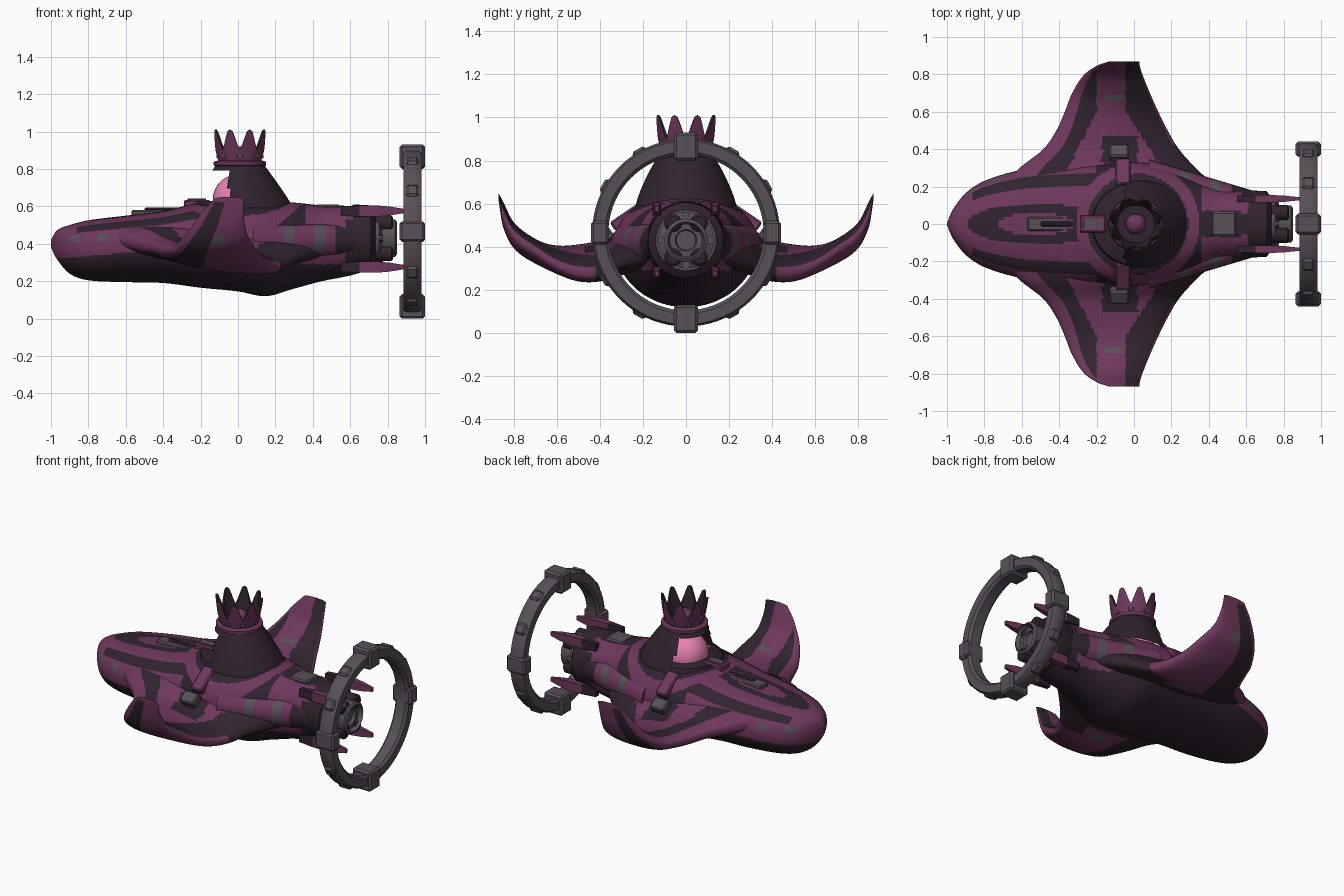
import bpy, bmesh, math
from math import sin, cos, pi, hypot
from mathutils import Matrix, Vector

cube = bpy.data.objects.get("Cube")
if cube:
    bpy.data.objects.remove(cube, do_unlink=True)

def material(name, rgb):
    m = bpy.data.materials.new(name)
    m.use_nodes = True
    m.diffuse_color = (*rgb, 1)
    m.node_tree.nodes["Principled BSDF"].inputs["Base Color"].default_value = (*rgb, 1)
    return m

MATS = [material("plum", (.155, .039, .107)), material("dark violet", (.03, .017, .028)),
        material("gunmetal", (.098, .082, .098)), material("pink glass", (.8, .22, .45))]
PLUM, DARK, GREY, GLASS = range(4)

def finish(name, bm, rule, angle=35, bevel=0):
    bmesh.ops.remove_doubles(bm, verts=bm.verts, dist=1e-5)
    bmesh.ops.recalc_face_normals(bm, faces=bm.faces)
    bm.normal_update()
    for f in bm.faces:
        f.material_index = rule if isinstance(rule, int) else rule(f.calc_center_median(), f.normal)
    me = bpy.data.meshes.new(name)
    bm.to_mesh(me)
    bm.free()
    for m in MATS:
        me.materials.append(m)
    ob = bpy.data.objects.new(name, me)
    bpy.context.collection.objects.link(ob)
    if bevel:
        b = ob.modifiers.new("Bevel", "BEVEL")
        b.width, b.segments = bevel, 1
    else:
        for o in bpy.context.selected_objects:
            o.select_set(False)
        ob.select_set(True)
        bpy.context.view_layer.objects.active = ob
        bpy.ops.object.shade_smooth_by_angle(angle=math.radians(angle))

def loft(name, rings, rule, caps=True, angle=35, skip=lambda c: False):
    bm = bmesh.new()
    vs = [[bm.verts.new(p) for p in r] for r in rings]
    n = len(vs[0])
    for a, b in zip(vs, vs[1:]):
        for i in range(n):
            quad = (a[i], a[(i + 1) % n], b[(i + 1) % n], b[i])
            if not skip(sum((v.co for v in quad), Vector()) / 4):
                bm.faces.new(quad)
    if caps:
        bm.faces.new(vs[0][::-1])
        bm.faces.new(vs[-1])
    finish(name, bm, rule, angle)

def lathe(name, profile, centre, axis, rule, n=48, caps=True):
    rings = []
    for r, h in profile:
        pts = [(r * cos(2 * pi * k / n), r * sin(2 * pi * k / n)) for k in range(n)]
        rings.append([Vector(centre) + Vector((h, a, b) if axis == "x" else (a, b, h)) for a, b in pts])
    loft(name, rings, rule, caps)

def box(name, centre, size, rule, rot=Matrix(), bevel=.008):
    bm = bmesh.new()
    bmesh.ops.create_cube(bm, size=1, matrix=Matrix.Translation(centre) @ rot @ Matrix.Diagonal((*size, 1)))
    finish(name, bm, rule, bevel=bevel)

def ball(name, centre, radius, rule):
    bm = bmesh.new()
    bmesh.ops.create_uvsphere(bm, u_segments=32, v_segments=20, radius=radius,
                              matrix=Matrix.Translation(centre))
    finish(name, bm, rule)

def power(v, e):
    return math.copysign(abs(v) ** e, v)

def sample(table, t):
    """Smooth interpolation of table rows keyed by their first column."""
    i = max(k for k in range(len(table) - 1) if table[k][0] <= t or k == 0)
    a, b, p, q = table[i], table[i + 1], table[max(i - 1, 0)], table[min(i + 2, len(table) - 1)]
    d = b[0] - a[0]
    s = min(max((t - a[0]) / d, 0), 1)
    ease = s * s * (3 - 2 * s)
    return [a[k] + (b[k] - a[k]) * ease + s * (1 - s) * d * (
            (1 - s) * (b[k] - p[k]) / (b[0] - p[0]) - s * (q[k] - a[k]) / (q[0] - a[0]))
            for k in range(1, len(a))]

# Hull: x, half width, bottom, top
HULL = [(-1, .005, .38, .42), (-.97, .075, .32, .47), (-.9, .165, .24, .5), (-.8, .23, .205, .525),
        (-.6, .29, .195, .55), (-.4, .31, .19, .575), (-.2, .32, .165, .62), (0, .33, .145, .635),
        (.15, .31, .12, .63), (.3, .25, .16, .62), (.45, .19, .2, .605), (.6, .175, .23, .6),
        (.7, .15, .26, .57)]

def hull_rule(c, n):
    x, y, z = c
    ay, r = abs(y), hypot(x - .02, y)
    q = ay / max(sample(HULL, x)[0], .01)
    if x > .57:
        return PLUM if z > .53 and ay > .05 else DARK
    if z < (.32 + .09 * (x + .95) if x < -.2 else .29) or (r < .27 and z > .5):
        return DARK
    if r < .33:
        return PLUM
    if x < -.2:
        e = ((x + .52) / .37) ** 2 + (y / .11) ** 2
        if e < 1:
            return DARK if e > .3 else PLUM
        if q > .9 and .41 < z < .45 and int((x + 1) * 20) % 3 == 2:
            return GREY
        return DARK if .66 < q < .86 and x > -.86 else PLUM
    if x > .3 and z > .5:
        return DARK if ay < .07 or x < .36 else PLUM
    return DARK if r < .38 else PLUM

def hull_ring(x):
    w, lo, hi = sample(HULL, x)
    mid = lo + (hi - lo) * .52
    ring = []
    for a in (2 * pi * k / 128 for k in range(128)):
        e = .85 if sin(a) > 0 else 1
        ring.append((x, w * power(cos(a), e), mid + (hi - mid if e < 1 else mid - lo) * power(sin(a), e)))
    return ring

loft("hull", [hull_ring(-1 + 1.7 * (k / 170) ** 1.15) for k in range(171)], hull_rule)

# Wings: y, leading edge, trailing edge, height, thickness, lift of the leading edge
WING = [(.14, -.76, .5, .41, .22, .03), (.3, -.61, .33, .375, .19, .045), (.4, -.485, .24, .335, .15, .055),
        (.5, -.415, .18, .325, .14, .045), (.6, -.37, .13, .34, .12, .025), (.7, -.33, .085, .38, .115, 0),
        (.8, -.265, .045, .455, .12, 0), (.85, -.19, .03, .555, .115, 0), (.87, -.13, .03, .635, .03, 0)]

def wing_rule(c, n):
    x, y = c.x, abs(c.y)
    lead, trail, mid, t, lift = sample(WING, y)
    u = (x - lead) / (trail - lead)
    k = max(.6 - y, 0)
    h = c.z - mid - lift * (1 - 2 * u)
    if h < -.004 or (y > .42 and u > .85 and h < .2 * t):
        if (.37 < y < .43 and -.1 < x < 0) or (.79 < y < .83 and -.13 < x < -.07):
            return GREY
        return PLUM if u < .05 or (y > .34 and .38 < u < .75) or (y > .42 and u > .38) else DARK
    if u < .13:
        return PLUM
    if -.17 < x < .02 and .3 < y < .47:
        return DARK
    if .66 < y < .69 and -.16 < x < -.06:
        return GREY
    return PLUM if -.2 - .5 * k < x < -.045 + .65 * k else DARK

def wing_ring(y, side):
    lead, trail, mid, t, lift = sample(WING, y)
    return [(lead + (trail - lead) * (1 - cos(a)) / 2, side * y,
             mid + lift * cos(a) + power(sin(a), .8) * t / 2)
            for a in (2 * pi * k / 120 for k in range(120))]

for side, label in ((1, "back"), (-1, "front")):
    loft(label + "_wing", [wing_ring(.14 + .73 * k / 110, side) for k in range(111)], wing_rule)
    # Strap and clamp joining the cockpit to the wing
    tilt = Matrix.Rotation(-side * .6, 4, "X")
    box(label + "_strap", (-.06, side * .27, .54), (.08, .17, .05), PLUM, tilt)
    box(label + "_clamp", (-.08, side * .38, .45), (.1, .08, .06), GREY, tilt)
    # Side nacelle with grey bands
    path = [Vector((.08 + .055 * k, side * (.27 - .0165 * k), .42)) for k in range(11)]
    loft(label + "_nacelle", [[p + Vector((0, .075 * cos(a), .085 * sin(a)))
                               for a in (pi * j / 12 for j in range(24))] for p in path],
         lambda c, n: GREY if .24 < c.x < .3 or .4 < c.x < .46 else DARK if c.x > .52 else PLUM)
    # Prongs and thruster tubes round the engine
    for z, up in ((.565, 1), (.285, -1)):
        loft("prong", [[(x, side * (.135 + a * s), z + b * s + up * .01) for a, b in
                        ((-.02, -.03), (.02, -.03), (.02, .03), (-.02, .03))]
                       for x, s in ((.55, .8), (.65, 1), (.74, 1), (.81, .8), (.885, .4))],
             lambda c, n: PLUM if c.x > .65 else DARK, angle=20)
        lathe("thruster_tube", [(.042, .6), (.042, .82), (.03, .83)],
              (0, side * .06, .43 + up * .08), "x", DARK, 16)

# Engine nozzle
lathe("engine_collar", [(.17, .6), (.18, .62), (.175, .71), (.14, .735)], (0, 0, .43), "x",
      lambda c, n: GREY if c.x > .725 else DARK)
lathe("engine_nozzle", [(.13, .7), (.13, .755), (.1, .77), (.1, .84), (.085, .85), (.075, .82),
                        (.05, .82), (.045, .8)], (0, 0, .43), "x", GREY)
for a in (k * pi / 4 for k in range(8)):
    lathe("nozzle_bolt", [(.018, .74), (.018, .775)], (0, .115 * cos(a), .43 + .115 * sin(a)), "x", GREY, 10)

# Ring drive with blocks and nubs
lathe("drive_ring", [(.36, .9), (.375, .885), (.425, .885), (.435, .9), (.435, .965), (.425, .98),
                     (.375, .98), (.36, .965), (.36, .9)], (0, 0, .465), "x", GREY, 72, False)
for k in range(12):
    turn = Matrix.Rotation(k * pi / 6, 4, "X")
    big = k % 3 == 0
    spot = Vector((.932, 0, .465)) + turn @ Vector((0, .4 if big else .425, 0))
    size = (.135, .13 if k % 6 else .08, .11) if big else (.07, .045, .07)
    box("ring_block" if big else "ring_nub", spot, size, GREY, turn, .012)

# Dorsal spine and tail fittings
box("spine_turret", (-.47, 0, .56), (.2, .075, .04), GREY)
box("spine_barrel", (-.38, 0, .585), (.24, .025, .02), DARK)
box("spine_housing", (-.22, 0, .61), (.14, .09, .05), PLUM)
box("spine_hatch", (-.22, 0, .637), (.1, .05, .009), GREY, bevel=.002)
box("tail_hatch", (.48, 0, .595), (.13, .13, .03), GREY)

# Open-fronted cockpit hood and glass dome
N = 64
hood = []
for t in (k / 24 for k in range(25)):
    r = .13 + .135 * (1 - t ** 1.15)
    hood.append([(.03 - .02 * t + r * cos(a), r * (.88 + .12 * t) * sin(a), .59 + .23 * t)
                 for a in (2 * pi * j / N for j in range(N))])
loft("cockpit_hood", hood, DARK, False, skip=lambda c: c.x < -.05 and .63 < c.z < .79)
ball("cockpit_dome", (0, 0, .635), .135, GLASS)

# Crown with eight blunt points
lathe("crown_brim", [(.12, .805), (.14, .82), (.14, .838), (.11, .848)], (.01, 0, 0), "z", PLUM)

def crown_ring(radius, z, flare=0, spike=0):
    ring = []
    for k in range(N):
        tip = min(1, max(0, 1.25 - abs(k % 8 - 4) / 3)) * spike
        r, a = radius + flare * tip, 2 * pi * k / N
        ring.append((.01 + r * cos(a), r * sin(a), z + tip))
    return ring

loft("crown", [crown_ring(.112, .835), crown_ring(.122, .87), crown_ring(.13, .9, .13, .11),
               crown_ring(.112, .9, .2, .11), crown_ring(.1, .85)],
     lambda c, n: DARK if n.x * (c.x - .01) + n.y * c.y < 0 else PLUM)
for turn in (Matrix.Rotation(k * pi / 4, 4, "Z") for k in range(8)):
    box("crown_stud", Vector((.01, 0, .868)) + turn @ Vector((.117, 0, 0)), (.016, .03, .025), GREY, turn, .004)
ball("crown_orb", (.01, 0, .865), .055, PLUM)
